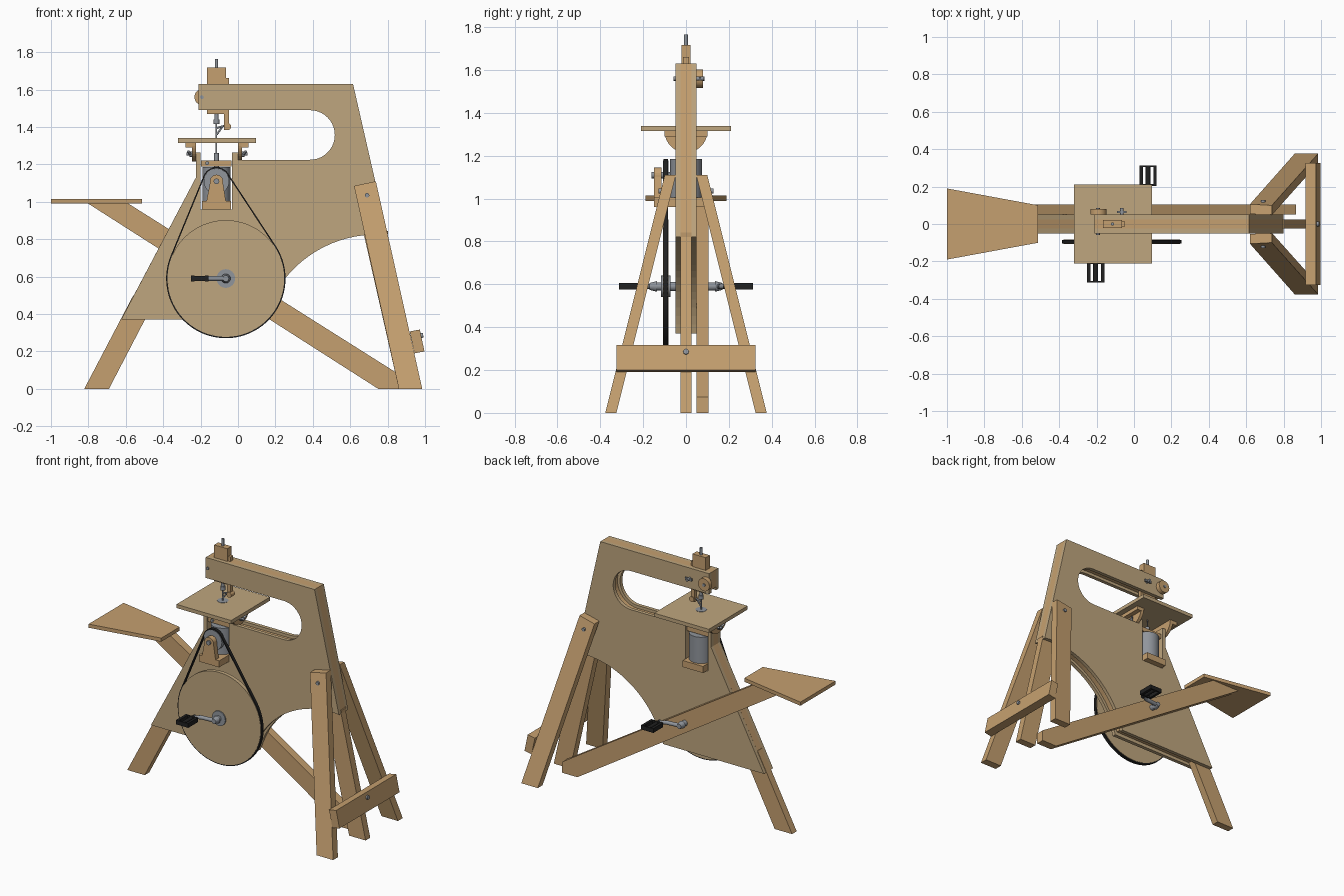
import bpy, bmesh
from math import sin, cos, acos, atan2, radians, hypot
from mathutils import Vector

if "Cube" in bpy.data.objects:
    bpy.data.objects.remove(bpy.data.objects["Cube"])


def material(name, col):
    m = bpy.data.materials.new(name)
    m.diffuse_color = (*col, 1)
    m.use_nodes = True
    m.node_tree.nodes["Principled BSDF"].inputs["Base Color"].default_value = m.diffuse_color
    return m


WOOD = material("wood", (0.56, 0.35, 0.16))
PLY = material("plywood", (0.52, 0.38, 0.21))
BLACK = material("black", (0.015, 0.015, 0.015))
METAL = material("metal", (0.28, 0.30, 0.33))


def finish(name, bm, mat, smooth=False):
    bmesh.ops.recalc_face_normals(bm, faces=bm.faces)
    me = bpy.data.meshes.new(name)
    bm.to_mesh(me)
    bm.free()
    ob = bpy.data.objects.new(name, me)
    bpy.context.collection.objects.link(ob)
    me.materials.append(mat)
    if smooth:
        bpy.context.view_layer.objects.active = ob
        ob.select_set(True)
        bpy.ops.object.shade_smooth_by_angle(angle=radians(35))
        ob.select_set(False)
    return ob


def place(p, t, axis):
    return {"x": (t, p[0], p[1]), "y": (p[0], t, p[1]), "z": (p[0], p[1], t)}[axis]


def prism(name, pts, lo, hi, mat, axis="y", lean=None):
    """Extrude a 2D outline along an axis; lean shifts y as a function of z."""
    bm = bmesh.new()
    rings = [[bm.verts.new(place(p, t, axis)) for p in pts] for t in (lo, hi)]
    for r in rings:
        bm.faces.new(r)
    n = len(pts)
    for i in range(n):
        j = (i + 1) % n
        bm.faces.new((rings[0][i], rings[0][j], rings[1][j], rings[1][i]))
    if lean:
        for v in bm.verts:
            v.co.y += lean(v.co.z)
    return finish(name, bm, mat)


def box(name, x, y, z, mat):
    return prism(name, [(x[0], z[0]), (x[1], z[0]), (x[1], z[1]), (x[0], z[1])], *y, mat)


def rod(name, a, b, r, mat=METAL, r2=None, seg=32):
    a, b = Vector(a), Vector(b)
    bm = bmesh.new()
    bmesh.ops.create_cone(bm, cap_ends=True, segments=seg, radius1=r,
                          radius2=r if r2 is None else r2, depth=(b - a).length)
    q = (b - a).to_track_quat("Z", "Y")
    for v in bm.verts:
        v.co = q @ v.co + (a + b) / 2
    return finish(name, bm, mat, True)


def arc(cx, cz, r, a0, a1, n=20):
    return [(cx + r * cos(radians(a0 + (a1 - a0) * i / n)),
             cz + r * sin(radians(a0 + (a1 - a0) * i / n))) for i in range(n + 1)]


# Frame: two plywood cheeks around a slightly recessed core
def frame_outline(d):
    return ([(-0.21, 1.63), (0.615, 1.63), (0.80, 0.82)]
            + arc(0.74, 0.2, 0.625 + d, 84.5, 164.2 - d * 90)
            + [(-0.625 + d / 2, 0.37 + d), (-0.225, 1.13), (-0.225, 1.265), (-0.2, 1.265),
               (-0.2, 0.96), (-0.032, 0.96), (-0.032, 1.265), (0, 1.265), (0, 1.225 - d)]
            + arc(0.385, 1.3575, 0.1325 + d, -90, 90)
            + [(-0.21, 1.49 + d)])


prism("frame_cheek_front", frame_outline(0), -0.05, -0.025, PLY)
prism("frame_cheek_back", frame_outline(0), 0.025, 0.05, PLY)
prism("frame_core", frame_outline(0.02), -0.025, 0.025, WOOD)
prism("front_leg", [(-0.822, 0), (-0.69, 0), (-0.43, 0.5), (-0.56, 0.5)], -0.0249, 0.0249, WOOD)
prism("rear_centre_leg", [(0.86, 0), (0.985, 0), (0.79, 0.86), (0.665, 0.86)], -0.0249, 0.0249, WOOD)

# Splayed rear legs and their cross bar
for side, tag in ((-1, "front"), (1, "back")):
    prism("rear_leg_" + tag, [(0.86, 0), (0.985, 0), (0.737, 1.11), (0.62, 1.085)],
          side * 0.05, side * 0.102, WOOD, lean=lambda z, s=side: s * 0.25 * (1.1 - z))
    rod("rear_leg_bolt_" + tag, (0.69, side * 0.1, 1.035), (0.69, side * 0.128, 1.035), 0.012)
prism("rear_cross_bar", [(0.943, 0.19), (0.997, 0.2), (0.972, 0.317), (0.918, 0.307)],
      -0.325, 0.325, WOOD)
rod("cross_bar_bolt", (0.95, 0, 0.28), (0.99, 0, 0.287), 0.013)

# Diagonal seat beam and seat
prism("seat_beam", [(-0.80, 0.99), (0.75, 0), (0.865, 0), (0.865, 0.075), (-0.585, 0.99)],
      0.05, 0.105, WOOD)
prism("seat", [(-1, -0.19), (-0.512, -0.1), (-0.512, 0.1), (-1, 0.19)], 0.99, 1.015, WOOD, "z")

# Table with trunnions, clamp bolts and insert
box("table", (-0.32, 0.095), (-0.21, 0.21), (1.315, 1.34), PLY)
rod("table_insert", (-0.115, 0, 1.33), (-0.115, 0, 1.342), 0.035)
for x, s, tag in ((-0.225, -1, "left"), (0.0, 1, "right")):
    prism("trunnion_" + tag, arc(0, 1.315, 0.1, 180, 360) , x, x + s * 0.022, WOOD, "x")
    box("trunnion_cleat_" + tag, sorted((x + s * 0.02, x + s * 0.055)), (-0.1, 0.1), (1.29, 1.316), WOOD)
    rod("clamp_bolt_" + tag, (x - s * 0.02, 0, 1.255), (x + s * 0.05, 0, 1.255), 0.008)
    rod("clamp_hub_" + tag, (x + s * 0.022, 0, 1.255), (x + s * 0.035, 0, 1.255), 0.015)
    for w in (-1, 1):
        rod("clamp_wing_%s_%d" % (tag, w), (x + s * 0.03, w * 0.01, 1.255),
            (x + s * 0.042, w * 0.03, 1.27), 0.007)

# Drive housing with shelf, bearing bracket and crosshead
rod("drive_cylinder", (-0.115, 0, 1.005), (-0.115, 0, 1.185), 0.075, seg=48)
box("drive_shelf", (-0.192, -0.038), (-0.15, 0.09), (0.96, 1.005), WOOD)
prism("bearing_bracket", [(-0.172, 0.985), (-0.062, 0.985), (-0.08, 1.1)]
      + arc(-0.115, 1.11, 0.035, 0, 180, 12) + [(-0.15, 1.1)], -0.15, -0.115, WOOD)
rod("pulley_shaft", (-0.115, -0.16, 1.11), (-0.115, -0.05, 1.11), 0.015)
rod("pulley", (-0.115, -0.108, 1.11), (-0.115, -0.082, 1.11), 0.068)
box("crosshead", (-0.198, -0.034), (-0.04, 0.04), (1.19, 1.22), WOOD)
rod("crosshead_bolt", (-0.165, -0.05, 1.207), (-0.165, -0.03, 1.207), 0.01)
rod("lower_blade_clamp", (-0.115, 0, 1.18), (-0.115, 0, 1.26), 0.013)

# Flywheel and belt
W, R, P, r = (-0.065, 0.59), 0.312, (-0.115, 1.11), 0.068
rod("flywheel", (W[0], -0.108, W[1]), (W[0], -0.082, W[1]), R, PLY, seg=96)


def belt_loop(t):
    dx, dz = P[0] - W[0], P[1] - W[1]
    a = atan2(dz, dx) * 57.29578
    phi = acos((R - r) / hypot(dx, dz)) * 57.29578
    return arc(*P, r + t, a - phi, a + phi, 24) + arc(*W, R + t, a + phi, a + 360 - phi, 60)


bm = bmesh.new()
loops = [[bm.verts.new((x, y, z)) for x, z in belt_loop(t)]
         for t, y in ((0, -0.105), (0.007, -0.105), (0.007, -0.085), (0, -0.085))]
n = len(loops[0])
for k in range(4):
    for i in range(n):
        p, q, j = loops[k], loops[(k + 1) % 4], (i + 1) % n
        bm.faces.new((p[i], p[j], q[j], q[i]))
finish("belt", bm, BLACK, True)

# Axle, flanges, cranks and pedals
ax, az = W
rod("axle", (ax, -0.16, az), (ax, 0.16, az), 0.016)
rod("wheel_flange_outer", (ax, -0.108, az), (ax, -0.116, az), 0.05)
rod("wheel_flange_inner", (ax, -0.082, az), (ax, -0.072, az), 0.05)
for s, tag in ((-1, "front"), (1, "back")):
    px = ax + s * 0.14
    rod("axle_bearing_" + tag, (ax, s * 0.05, az), (ax, s * 0.14, az), 0.022, r2=0.018)
    rod("crank_boss_" + tag, (ax, s * 0.135, az), (ax, s * 0.17, az), 0.025, r2=0.016)
    rod("crank_arm_" + tag, (ax, s * 0.155, az), (ax + s * 0.10, s * 0.165, az), 0.013)
    rod("crank_bend_" + tag, (ax + s * 0.10, s * 0.165, az), (px, s * 0.19, az), 0.013, r2=0.011)
    rod("pedal_spindle_" + tag, (px, s * 0.175, az), (px, s * 0.31, az), 0.013, BLACK)
    for e in (-1, 1):
        cx = px + e * 0.037
        box("pedal_bar_%s_%d" % (tag, e), (cx - 0.009, cx + 0.009),
            sorted((s * 0.205, s * 0.312)), (az - 0.015, az + 0.015), BLACK)
        cy = s * 0.2585 + e * 0.05
        box("pedal_end_%s_%d" % (tag, e), (px - 0.045, px + 0.045),
            (cy - 0.005, cy + 0.005), (az - 0.014, az + 0.014), BLACK)

# Saw head: plunger block, rods, blade, guide and tension knob
box("head_block_top", (-0.165, -0.065), (-0.022, 0.022), (1.62, 1.717), WOOD)
box("head_block_bottom", (-0.165, -0.065), (-0.022, 0.022), (1.47, 1.52), WOOD)
rod("head_rod_top", (-0.115, 0, 1.70), (-0.115, 0, 1.765), 0.009)
rod("head_rod_bottom", (-0.115, 0, 1.43), (-0.115, 0, 1.49), 0.011)
rod("upper_blade_clamp", (-0.115, 0, 1.415), (-0.115, 0, 1.44), 0.016)
box("blade", (-0.119, -0.111), (-0.002, 0.002), (1.23, 1.43), METAL)
box("guide_post", (-0.075, -0.048), (-0.014, 0.014), (1.385, 1.662), WOOD)
rod("guide_post_foot", (-0.055, -0.02, 1.402), (-0.055, 0.02, 1.402), 0.018, WOOD)
rod("guide_finger", (-0.06, 0, 1.41), (-0.113, 0, 1.395), 0.005)
rod("hold_down", (-0.085, 0, 1.40), (-0.113, 0, 1.36), 0.005)
rod("tension_knob", (-0.19, 0.05, 1.56), (-0.19, 0.08, 1.56), 0.043, WOOD)
rod("tension_bolt", (-0.193, -0.058, 1.56), (-0.193, 0.086, 1.56), 0.01)
rod("wing_bolt", (-0.065, 0.045, 1.56), (-0.065, 0.085, 1.56), 0.009)
box("wing_bolt_wings", (-0.09, -0.04), (0.06, 0.07), (1.552, 1.568), METAL)
